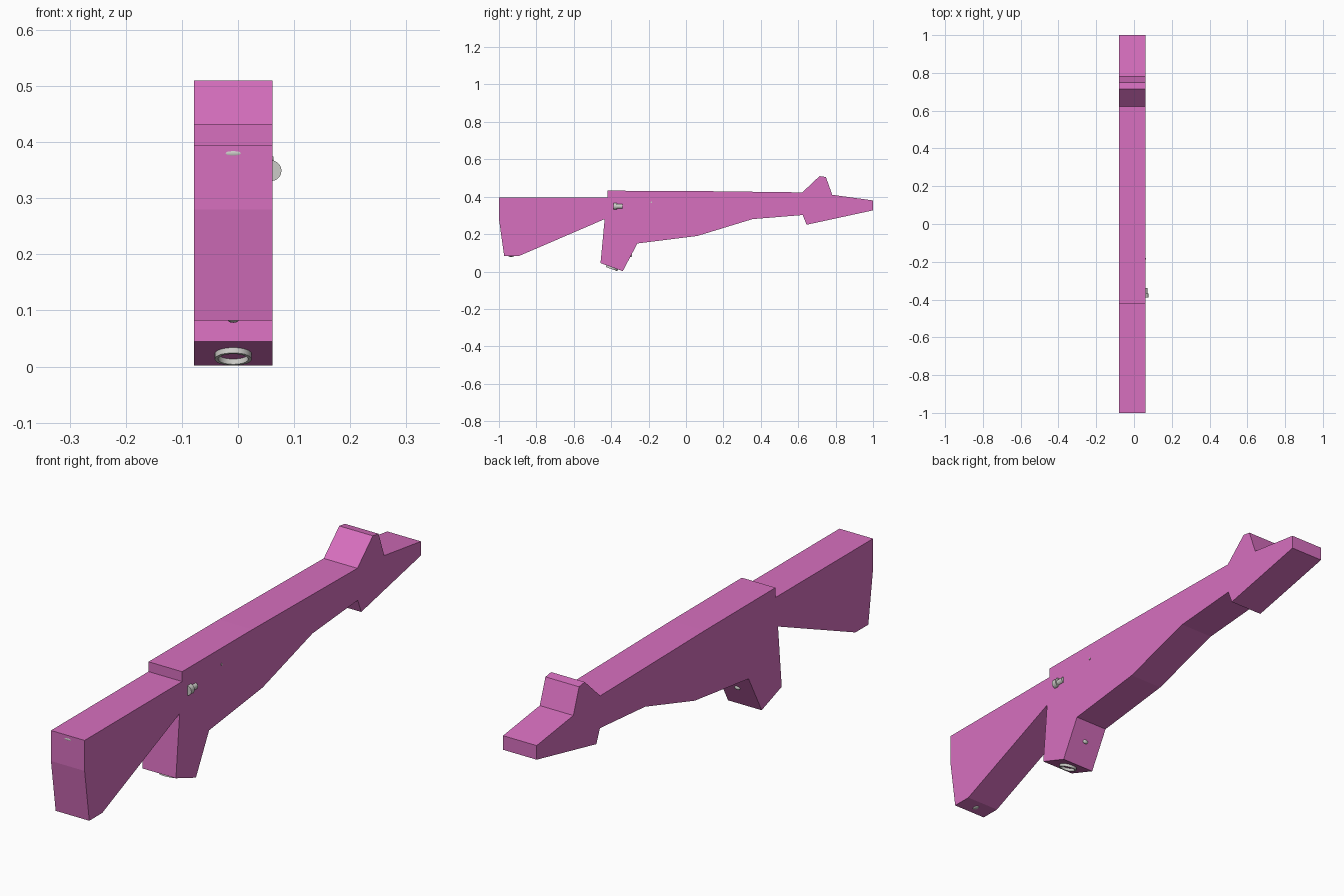
import bpy, bmesh, math
from mathutils import Vector, Matrix

cube = bpy.data.objects.get("Cube")
if cube:
    bpy.data.objects.remove(cube, do_unlink=True)


def material(name, rgb):
    m = bpy.data.materials.new(name)
    m.use_nodes = True
    m.diffuse_color = (*rgb, 1)
    m.node_tree.nodes["Principled BSDF"].inputs["Base Color"].default_value = (*rgb, 1)
    return m


PINK = material("orchid pink", (0.68, 0.16, 0.52))
GREY = material("light grey", (0.6, 0.6, 0.57))
MID_X = -0.0085
HALF_W = 0.07


def finish(bm, name, mat, smooth=False):
    bmesh.ops.recalc_face_normals(bm, faces=bm.faces[:])
    me = bpy.data.meshes.new(name)
    bm.to_mesh(me)
    bm.free()
    me.materials.append(mat)
    ob = bpy.data.objects.new(name, me)
    bpy.context.collection.objects.link(ob)
    if smooth:
        bpy.ops.object.select_all(action='DESELECT')
        ob.select_set(True)
        bpy.context.view_layer.objects.active = ob
        bpy.ops.object.shade_smooth_by_angle(angle=math.radians(35))
    return ob


def extrude_profile(name, points, mat):
    """Extrude a side outline of (y, z) points across the full width."""
    bm = bmesh.new()
    face = bm.faces.new([bm.verts.new((MID_X - HALF_W, y, z)) for y, z in points])
    out = bmesh.ops.extrude_face_region(bm, geom=[face])
    moved = [v for v in out["geom"] if isinstance(v, bmesh.types.BMVert)]
    bmesh.ops.translate(bm, verts=moved, vec=(2 * HALF_W, 0, 0))
    return finish(bm, name, mat)


def rod(name, center, axis, radius, length, mat=GREY):
    bm = bmesh.new()
    turn = Vector((0, 0, 1)).rotation_difference(Vector(axis)).to_matrix().to_4x4()
    bmesh.ops.create_cone(bm, cap_ends=True, segments=20, radius1=radius, radius2=radius,
                          depth=length, matrix=Matrix.Translation(center) @ turn)
    return finish(bm, name, mat, True)


def ring(name, center, axis, outer, inner, height):
    """Square-section ring made by spinning a rectangle."""
    bm = bmesh.new()
    h = height / 2
    loop = [bm.verts.new((r, 0, z)) for r, z in
            ((inner, -h), (outer, -h), (outer, h), (inner, h))]
    edges = [bm.edges.new((loop[i], loop[i - 1])) for i in range(4)]
    bmesh.ops.spin(bm, geom=loop + edges, cent=(0, 0, 0), axis=(0, 0, 1),
                   angle=math.tau, steps=28, use_merge=True)
    bmesh.ops.remove_doubles(bm, verts=bm.verts[:], dist=1e-5)
    turn = Vector((0, 0, 1)).rotation_difference(Vector(axis)).to_matrix().to_4x4()
    bm.transform(Matrix.Translation(center) @ turn)
    return finish(bm, name, GREY, True)


# Body outline: stock, receiver, front sight, muzzle, underside, grip
extrude_profile("body", [
    (-1, 0.395), (-0.42, 0.395), (-0.42, 0.432), (0, 0.431), (0.622, 0.423),
    (0.714, 0.51), (0.748, 0.505), (0.782, 0.41), (1, 0.38), (1, 0.327),
    (0.645, 0.25), (0.624, 0.302), (0.355, 0.28), (0.06, 0.19), (-0.26, 0.15),
    (-0.338, 0.002), (-0.457, 0.045), (-0.435, 0.28),
    (-0.895, 0.082), (-0.972, 0.082), (-1, 0.28)], PINK)

# Ring set into the sloping base of the grip
slope = Vector((0, -0.043, -0.119)).normalized()
ring("grip_ring", Vector((MID_X, -0.395, 0.0225)) + slope * 0.003, slope, 0.033, 0.027, 0.014)

# Bolt knob and pin on the left side
rod("bolt_knob", (0.059, -0.378, 0.349), (0, 1, 0), 0.0185, 0.02)
rod("bolt_stem", (0.059, -0.354, 0.348), (0, 1, 0), 0.012, 0.03)
rod("side_pin", (0.061, -0.185, 0.37), (1, 0, 0), 0.004, 0.004)

# Small fittings showing at the butt, stock toe and grip front
for name, pos, size in (
        ("butt_fitting", (MID_X, -0.996, 0.38), (0.025, 0.005, 0.007)),
        ("toe_fitting", (MID_X, -0.935, 0.083), (0.01, 0.015, 0.005)),
        ("grip_fitting", (MID_X, -0.295, 0.085), (0.012, 0.007, 0.008))):
    bm = bmesh.new()
    bmesh.ops.create_uvsphere(bm, u_segments=16, v_segments=8, radius=1)
    bm.transform(Matrix.Translation(pos) @ Matrix.Diagonal((*size, 1)))
    finish(bm, name, GREY, True)
